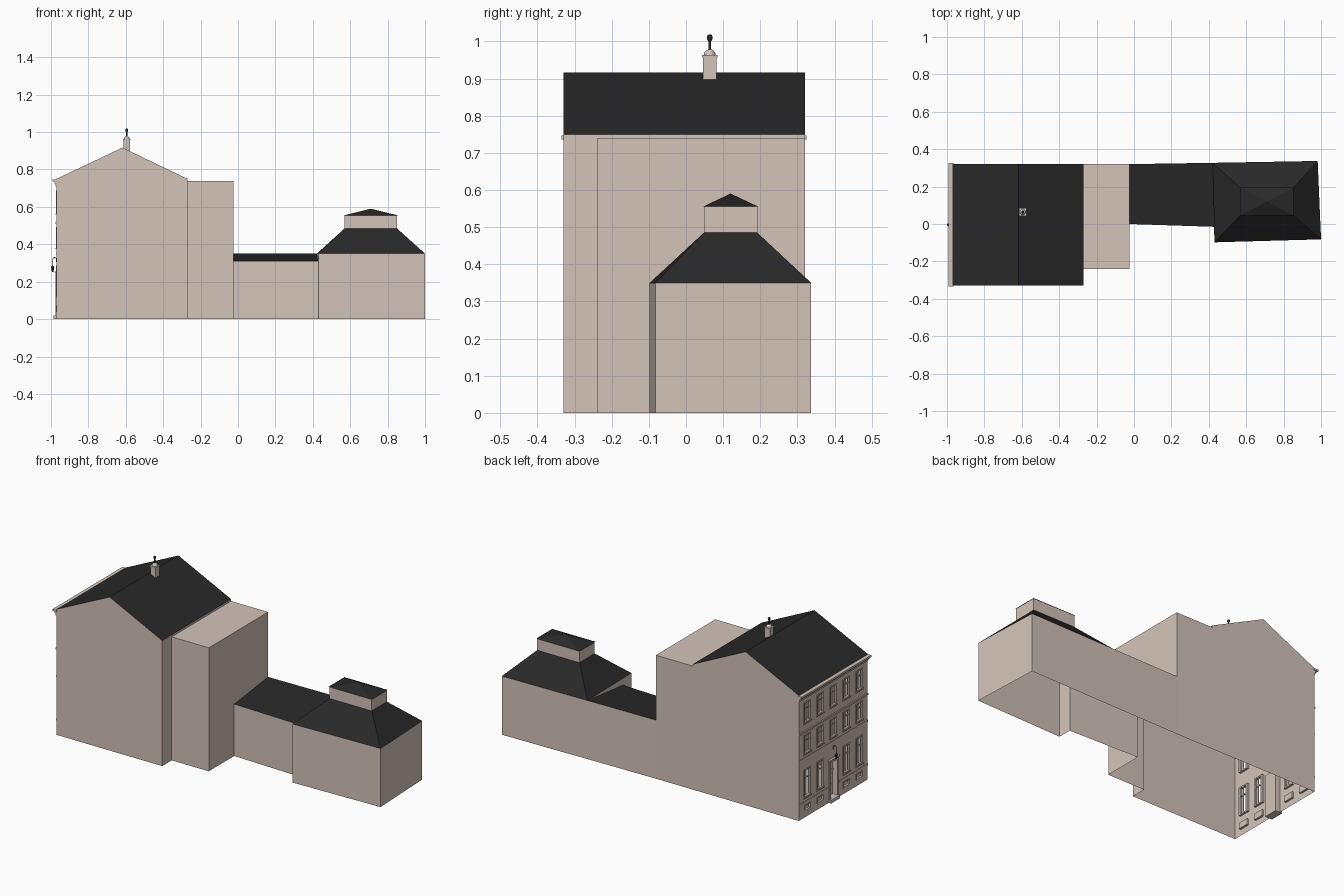
import bpy, bmesh, math

if "Cube" in bpy.data.objects:
    bpy.data.objects.remove(bpy.data.objects["Cube"])


def material(name, rgb):
    m = bpy.data.materials.new(name)
    m.diffuse_color = (*rgb, 1)
    m.use_nodes = True
    m.node_tree.nodes["Principled BSDF"].inputs["Base Color"].default_value = m.diffuse_color
    return m


WALL = material("beige_render", (0.65, 0.55, 0.485))
DARK = material("dark_slate", (0.022, 0.022, 0.023))


def finish(name, bm, mats, roof=False, skip=None):
    bm.normal_update()
    bmesh.ops.recalc_face_normals(bm, faces=bm.faces)
    if roof:  # upward faces take the slate
        for f in bm.faces:
            f.material_index = 1 if f.normal.z > 0.05 else 0
    if skip:  # leave out hidden faces, so the shell is open
        bmesh.ops.delete(bm, geom=[f for f in bm.faces if skip(f.normal)], context="FACES")
    me = bpy.data.meshes.new(name)
    bm.to_mesh(me)
    bm.free()
    ob = bpy.data.objects.new(name, me)
    bpy.context.collection.objects.link(ob)
    for m in mats:
        me.materials.append(m)
    return ob


def loft(name, rings, mats, roof=False, skip=None):
    """Skin through rings of equal point count and cap both ends."""
    bm = bmesh.new()
    vs = [[bm.verts.new(p) for p in r] for r in rings]
    n = len(vs[0])
    for a, b in zip(vs, vs[1:]):
        for i in range(n):
            j = (i + 1) % n
            bm.faces.new((a[i], a[j], b[j], b[i]))
    bm.faces.new(vs[0])
    bm.faces.new(vs[-1])
    return finish(name, bm, mats, roof, skip)


def panel(name, pts):
    bm = bmesh.new()
    bm.faces.new([bm.verts.new(p) for p in pts])
    return finish(name, bm, [WALL])


def boxes(name, items, mat):
    """Many boxes (x0, x1, y0, y1, z0, z1) in one mesh."""
    bm = bmesh.new()
    for x0, x1, y0, y1, z0, z1 in items:
        v = bmesh.ops.create_cube(bm, size=1)["verts"]
        bmesh.ops.scale(bm, verts=v, vec=(x1 - x0, y1 - y0, z1 - z0))
        bmesh.ops.translate(bm, verts=v, vec=((x0 + x1) / 2, (y0 + y1) / 2, (z0 + z1) / 2))
    return finish(name, bm, [mat])


def lathe(name, profile, centre, mat, n=16):
    cx, cy = centre
    rings = [[(cx + r * math.cos(2 * math.pi * i / n), cy + r * math.sin(2 * math.pi * i / n), z)
              for i in range(n)] for r, z in profile]
    ob = loft(name, rings, [mat])
    bpy.context.view_layer.objects.active = ob
    ob.select_set(True)
    bpy.ops.object.shade_smooth_by_angle(angle=math.radians(40))
    ob.select_set(False)
    return ob


def at(pts, z):
    return [(x, y, z) for x, y in pts]


def rect(x0, x1, y0, y1):
    return [(x0, y0), (x1, y0), (x1, y1), (x0, y1)]


F = -0.97                    # facade plane
Y0, Y1 = -0.33, 0.32         # facade ends
YC = -0.005
XH, XB = -0.27, -0.025       # rear planes of house and block
open_ends = lambda n: n.z < -0.95 or abs(n.x) > 0.9

# main house: gabled shell, open below
gable = [(F, 0), (XH, 0), (XH, 0.75), (-0.618, 0.917), (F, 0.75)]
loft("main_house", [[(x, y, z) for x, z in gable] for y in (Y0, Y1)], [WALL, DARK], True, open_ends)
panel("house_rear_wall", [(XH, Y0, 0), (XH, -.24, 0), (XH, -.24, .738), (XH, Y1, .738), (XH, Y1, .75), (XH, Y0, .75)])

# rear block with flat top
block = rect(XH, XB, -0.24, Y1)
loft("rear_block", [at(block, 0), at(block, 0.738)], [WALL], False, open_ends)
panel("block_rear_wall", [(XB, -.24, 0), (XB, 0, 0), (XB, 0, .31), (XB, Y1, .35), (XB, Y1, .738), (XB, -.24, .738)])

# link building with a single slope rising to the back
link = [(XB, 0.0), (0.428, -0.015), (0.422, 0.327), (XB, Y1)]
loft("link_building", [at(link, 0), [(x, y, 0.35 if y > 0.1 else 0.31) for x, y in link]],
     [WALL, DARK], True, open_ends)

# pavilion, hipped roof, lantern and its cap
pav = [(0.43, -0.098), (1.0, -0.082), (0.982, 0.337), (0.422, 0.327)]
lant = rect(0.57, 0.85, 0.048, 0.192)
no_caps = lambda n: abs(n.z) > 0.95
loft("pavilion", [at(pav, 0), at(pav, 0.35)], [WALL], False, lambda n: no_caps(n) or n.x < -0.9)
panel("pavilion_side_wall", [(.43, -.098, 0), (.428, -.015, 0), (.428, -.015, .31), (.422, .327, .35), (.43, -.098, .35)])
loft("pavilion_roof", [at(pav, 0.35), at(lant, 0.485)], [DARK], False, no_caps)
loft("lantern", [at(lant, 0.485), at(lant, 0.555)], [WALL], False, no_caps)
cap = rect(0.567, 0.853, 0.045, 0.195)
tip = rect(0.709, 0.711, 0.119, 0.121)
loft("lantern_roof", [at(cap, 0.555), at(tip, 0.59)], [DARK])

# chimney with cap, dome and finial
cx, cy = -0.595, 0.064
boxes("chimney", [(cx - .017, cx + .017, cy - .018, cy + .018, 0.88, 0.958),
                  (cx - .02, cx + .02, cy - .021, cy + .021, 0.957, 0.963)], WALL)
lathe("chimney_dome", [(.016 * math.cos(a), .963 + .016 * math.sin(a))
                       for a in (0, .35, .7, 1.05, 1.4)], (cx, cy), WALL)
lathe("chimney_finial", [(.004, .975), (.003, 1.0), (.006, 1.003), (.008, 1.01), (.006, 1.017), (.002, 1.019)],
      (cx, cy), DARK, 12)

# facade sheet: a grid of cells leaving out the openings (y0, y1, z0, z1)
cols = [YC + 0.123 * i for i in range(-2, 3)]
sides = [c for c in cols if abs(c - YC) > 0.05]
rows = {"ground": (sides, 0.125, 0.28), "middle": (cols, 0.385, 0.485), "top": (cols, 0.57, 0.68)}
HW = 0.027
holes = [(c - HW, c + HW, z0, z1) for cs, z0, z1 in rows.values() for c in cs]
holes += [(c - HW, c + HW, 0.042, 0.068) for c in sides]
holes.append((YC - .032, YC + .032, 0.0, 0.235))
ys = sorted({Y0, Y1} | {y for h in holes for y in h[:2]})
zs = sorted({0.0, 0.75} | {z for h in holes for z in h[2:]})
bm = bmesh.new()
grid = [[bm.verts.new((F, y, z)) for z in zs] for y in ys]
for i in range(len(ys) - 1):
    for k in range(len(zs) - 1):
        y, z = (ys[i] + ys[i + 1]) / 2, (zs[k] + zs[k + 1]) / 2
        if not any(a < y < b and c < z < d for a, b, c, d in holes):
            bm.faces.new((grid[i][k], grid[i][k + 1], grid[i + 1][k + 1], grid[i + 1][k]))
finish("facade", bm, [WALL])


def surround(c, hw, z0, z1, t, d):
    """Frame around an opening that also forms its reveal."""
    x0, x1 = F - d, F + .012
    return [(x0, x1, c - hw - t, c - hw, z0 - t, z1 + t), (x0, x1, c + hw, c + hw + t, z0 - t, z1 + t),
            (x0, x1, c - hw, c + hw, z1, z1 + t), (x0, x1, c - hw, c + hw, z0 - t, z0)]


# window trim and open sashes
for row, (cs, z0, z1) in rows.items():
    trim, sash = [], []
    for c in cs:
        trim += surround(c, HW, z0, z1, .007, .003)
        trim.append((F - .006, F, c - HW - .01, c + HW + .01, z0 - .011, z0 - .005))
        zt = z0 + (z1 - z0) * 0.68
        sash.append((F + .006, F + .012, c - .003, c + .003, z0, z1))
        sash.append((F + .005, F + .012, c - HW, c + HW, zt - .003, zt + .003))
        for s in (-1, 1):
            e = c + s * (HW - .002)
            sash.append((F + .006, F + .012, e - .003, e + .003, z0, z1))
    boxes(row + "_window_trim", trim, WALL)
    boxes(row + "_window_sashes", sash, WALL)

# basement windows, closed
boxes("basement_window_trim", [b for c in sides for b in surround(c, HW, .042, .068, .005, .003)], WALL)
boxes("basement_window_panels", [(F + .009, F + .012, c - HW, c + HW, .042, .068) for c in sides], WALL)

# string courses, low plinth band and cornice
boxes("string_courses", [(F - .006, F, Y0, Y1, 0.508, 0.518), (F - .002, F, Y0, Y1, 0.345, 0.357),
                         (F - .002, F, Y0, YC - .05, 0.085, 0.095), (F - .002, F, YC + .05, Y1, 0.085, 0.095)], WALL)
boxes("cornice", [(F - .005, F, Y0, Y1, 0.712, 0.725), (F - .012, F, Y0, Y1, 0.725, 0.736),
                  (F - .022, F + .004, Y0 - .005, Y1 + .005, 0.736, 0.747)], WALL)

# doorway: pilasters, entablature, step, panelled leaf
boxes("door_surround", [(F - .006, F + .03, YC - .042, YC - .032, 0, 0.235),
                        (F - .006, F + .03, YC + .032, YC + .042, 0, 0.235),
                        (F - .006, F + .03, YC - .042, YC + .042, 0.235, 0.248),
                        (F - .012, F, YC - .048, YC + .048, 0.248, 0.255)], WALL)
boxes("door_step", [(F - .016, F + .03, YC - .042, YC + .042, 0, 0.02)], WALL)
boxes("door_leaf", [(F + .026, F + .03, YC - .032, YC + .032, 0.02, 0.235),
                    (F + .022, F + .026, YC - .032, YC + .032, 0.165, 0.172)]
      + [(F + .023, F + .026, YC + s * .014 - .01, YC + s * .014 + .01, z, z + .055)
         for s in (-1, 1) for z in (0.03, 0.095)], WALL)

# lamp on a curved bracket above the door
cu = bpy.data.curves.new("lamp_bracket", "CURVE")
cu.dimensions, cu.bevel_depth, cu.bevel_resolution = "3D", 0.0018, 1
sp = cu.splines.new("POLY")
path = [(F, .305)] + [(F - .01 - .011 * math.cos(a), .318 + .012 * math.sin(a))
                      for a in (math.pi, 2.4, 1.6, .8, 0)] + [(F - .021, .28)]
path = [(F, .305)] + [(F - .0105 + .0105 * math.cos(a), .318 + .012 * math.sin(a))
                      for a in (0, .8, 1.6, 2.4, math.pi)] + [(F - .021, .28)]
sp.points.add(len(path) - 1)
for p, (x, z) in zip(sp.points, path):
    p.co = (x, YC, z, 1)
br = bpy.data.objects.new("lamp_bracket", cu)
cu.materials.append(DARK)
bpy.context.collection.objects.link(br)
lathe("lamp", [(.003, .252), (.005, .258), (.008, .275), (.009, .277), (.002, .287)], (F - .021, YC), DARK, 8)
